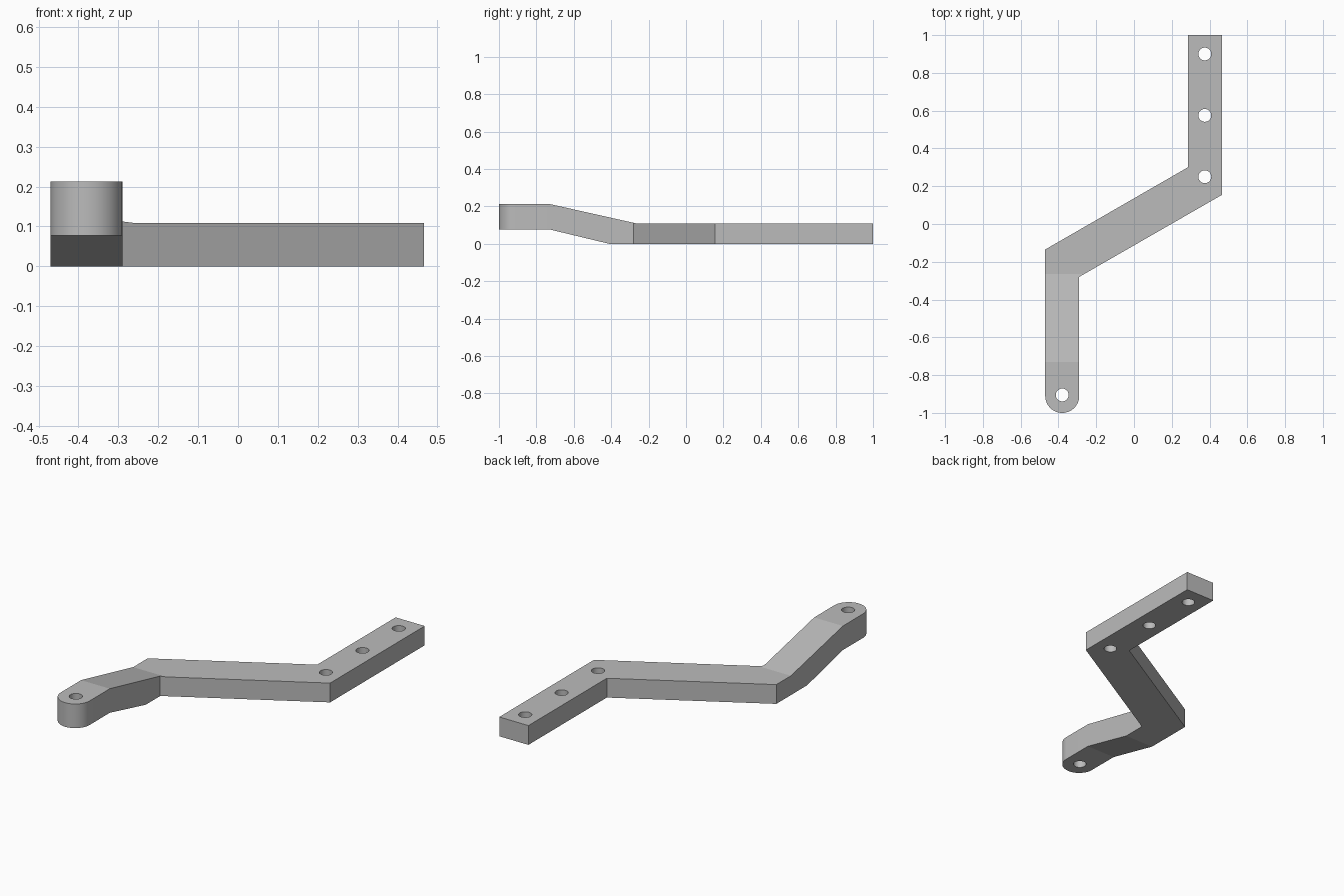
import bpy
import bmesh
from math import cos, sin, pi, radians
from mathutils import Vector

cube = bpy.data.objects.get("Cube")
if cube:
    bpy.data.objects.remove(cube, do_unlink=True)

grey = bpy.data.materials.new("satin grey")
grey.use_nodes = True
grey.diffuse_color = (0.5, 0.5, 0.5, 1)
grey.node_tree.nodes["Principled BSDF"].inputs["Base Color"].default_value = (0.5, 0.5, 0.5, 1)


def prism(name, outline, direction):
    """Extrude a closed outline along a direction."""
    bm = bmesh.new()
    face = bm.faces.new([bm.verts.new(p) for p in outline])
    grown = bmesh.ops.extrude_face_region(bm, geom=[face])["geom"]
    moved = [g for g in grown if isinstance(g, bmesh.types.BMVert)]
    bmesh.ops.translate(bm, verts=moved, vec=Vector(direction))
    bmesh.ops.recalc_face_normals(bm, faces=bm.faces)
    mesh = bpy.data.meshes.new(name)
    bm.to_mesh(mesh)
    bm.free()
    mesh.materials.append(grey)
    obj = bpy.data.objects.new(name, mesh)
    bpy.context.collection.objects.link(obj)
    return obj


def arc(x, y, z, radius, start, end, steps):
    angles = [start + (end - start) * i / steps for i in range(steps + 1)]
    return [(x + radius * cos(a), y + radius * sin(a), z) for a in angles]


def combine(target, tool, operation):
    mod = target.modifiers.new(operation.title(), "BOOLEAN")
    mod.operation = operation
    mod.solver = "EXACT"
    mod.object = tool
    bpy.ops.object.select_all(action="DESELECT")
    bpy.context.view_layer.objects.active = target
    target.select_set(True)
    bpy.ops.object.modifier_apply(modifier=mod.name)
    bpy.data.objects.remove(tool, do_unlink=True)


# Zigzag plan of the arm with a rounded front end
floor = -0.1
corners = [(-0.29, -0.28), (0.467, 0.155), (0.467, 1.0),
           (0.285, 1.0), (0.285, 0.3), (-0.47, -0.135)]
plan = arc(-0.38, -0.91, floor, 0.09, pi, 2 * pi, 28)
plan += [(x, y, floor) for x, y in corners]
bracket = prism("bracket_arm", plan, (0, 0, 0.5))

# Side profile with the raised front step
side = [(-1.1, 0.077), (-0.73, 0.077), (-0.41, 0), (1.1, 0),
        (1.1, 0.109), (-0.265, 0.109), (-0.73, 0.213), (-1.1, 0.213)]
profile = prism("side_profile", [(-0.7, y, z) for y, z in side], (1.4, 0, 0))
combine(bracket, profile, "INTERSECT")

# Bolt holes
for x, y in [(-0.38, -0.905), (0.375, 0.9), (0.375, 0.575), (0.375, 0.25)]:
    ring = arc(x, y, floor, 0.034, 0, 2 * pi, 40)[:-1]
    combine(bracket, prism("hole_cutter", ring, (0, 0, 0.5)), "DIFFERENCE")

bpy.ops.object.shade_smooth_by_angle(angle=radians(11))
